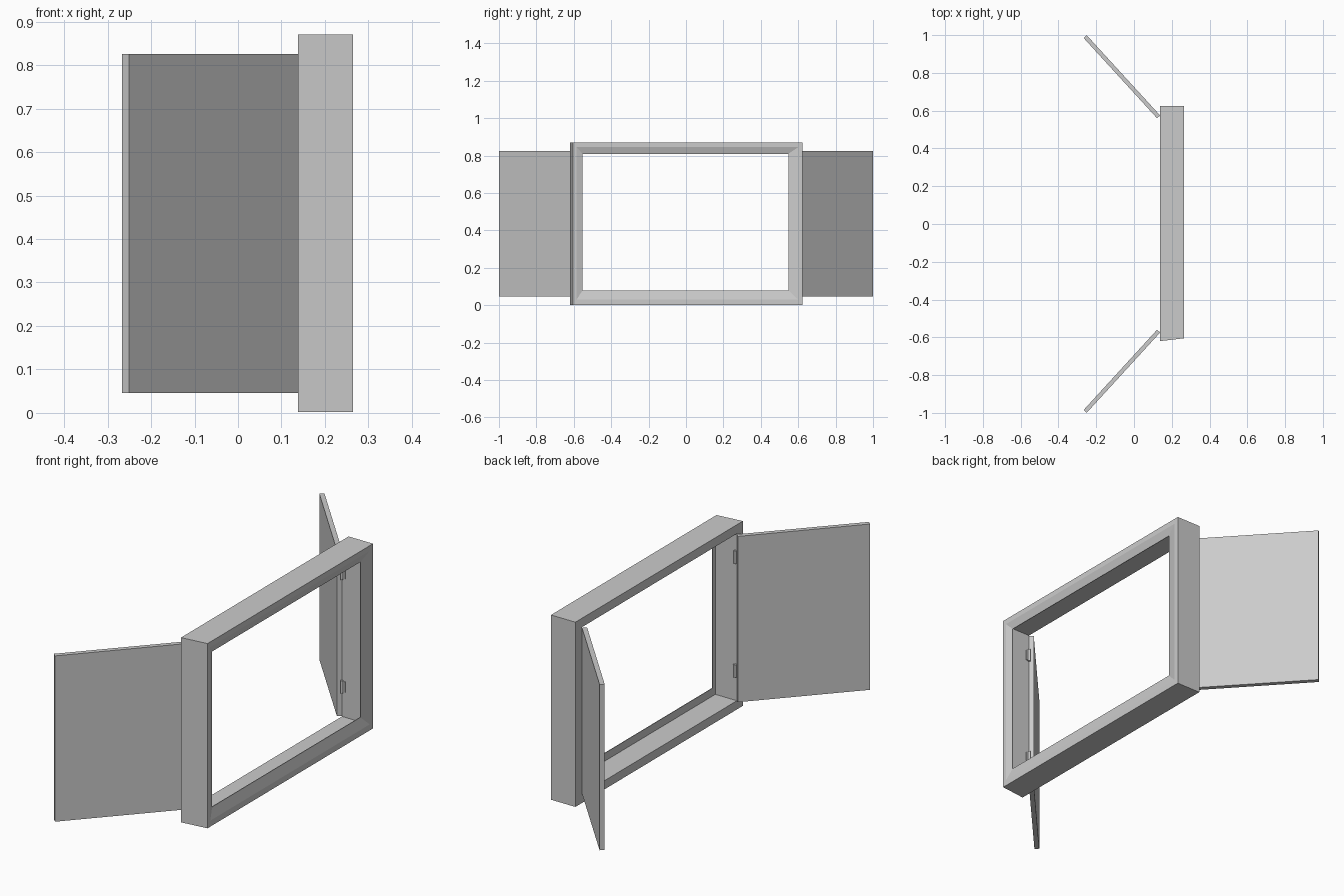
import bpy, bmesh

if "Cube" in bpy.data.objects:
    bpy.data.objects.remove(bpy.data.objects["Cube"])


def make_object(name, bm):
    bmesh.ops.recalc_face_normals(bm, faces=bm.faces)
    mesh = bpy.data.meshes.new(name)
    bm.to_mesh(mesh)
    bm.free()
    obj = bpy.data.objects.new(name, mesh)
    bpy.context.collection.objects.link(obj)
    return obj


def ring_loft(name, rings):
    """Closed rectangular frame lofted through rings (x, y0, y1, z0, z1)."""
    bm = bmesh.new()
    loops = [[bm.verts.new((x, y, z)) for y, z in
              ((y0, z0), (y1, z0), (y1, z1), (y0, z1))]
             for x, y0, y1, z0, z1 in rings]
    for i, a in enumerate(loops):
        b = loops[(i + 1) % len(loops)]
        for k in range(4):
            n = (k + 1) % 4
            bm.faces.new((a[k], a[n], b[n], b[k]))
    return make_object(name, bm)


def prism(name, outline, z0, z1):
    """Upright prism from an xy outline."""
    bm = bmesh.new()
    face = bm.faces.new([bm.verts.new((x, y, z0)) for x, y in outline])
    ext = bmesh.ops.extrude_face_region(bm, geom=[face])
    verts = [v for v in ext["geom"] if isinstance(v, bmesh.types.BMVert)]
    bmesh.ops.translate(bm, verts=verts, vec=(0, 0, z1 - z0))
    return make_object(name, bm)


# Window frame: outer box, bevelled face, thin lip and shutter rebate
ring_loft("window_frame", [
    (0.138, -0.62, 0.624, 0.002, 0.87),
    (0.265, -0.605, 0.624, 0.002, 0.87),
    (0.265, -0.585, 0.60, 0.03, 0.845),
    (0.253, -0.553, 0.547, 0.08, 0.81),
    (0.250, -0.553, 0.547, 0.08, 0.81),
    (0.250, -0.575, 0.575, 0.043, 0.828),
    (0.138, -0.575, 0.575, 0.043, 0.828),
])

# Open shutters with their hinges, one pair per side
for side, s in (("left", -1), ("right", 1)):
    prism(f"shutter_{side}",
          [(-0.267, s * 0.985), (-0.251, s * 1.0),
           (0.138, s * 0.575), (0.122, s * 0.56)], 0.046, 0.825)
    for level, z in (("lower", 0.186), ("upper", 0.72)):
        bpy.ops.mesh.primitive_cylinder_add(
            vertices=12, radius=0.006, depth=0.06, location=(0.142, s * 0.567, z))
        bpy.context.object.name = f"hinge_pin_{side}_{level}"
        bpy.ops.object.shade_smooth_by_angle()
        prism(f"hinge_leaf_{side}_{level}",
              [(0.142, s * 0.571), (0.156, s * 0.571),
               (0.156, s * 0.575), (0.142, s * 0.575)], z - 0.025, z + 0.025)
